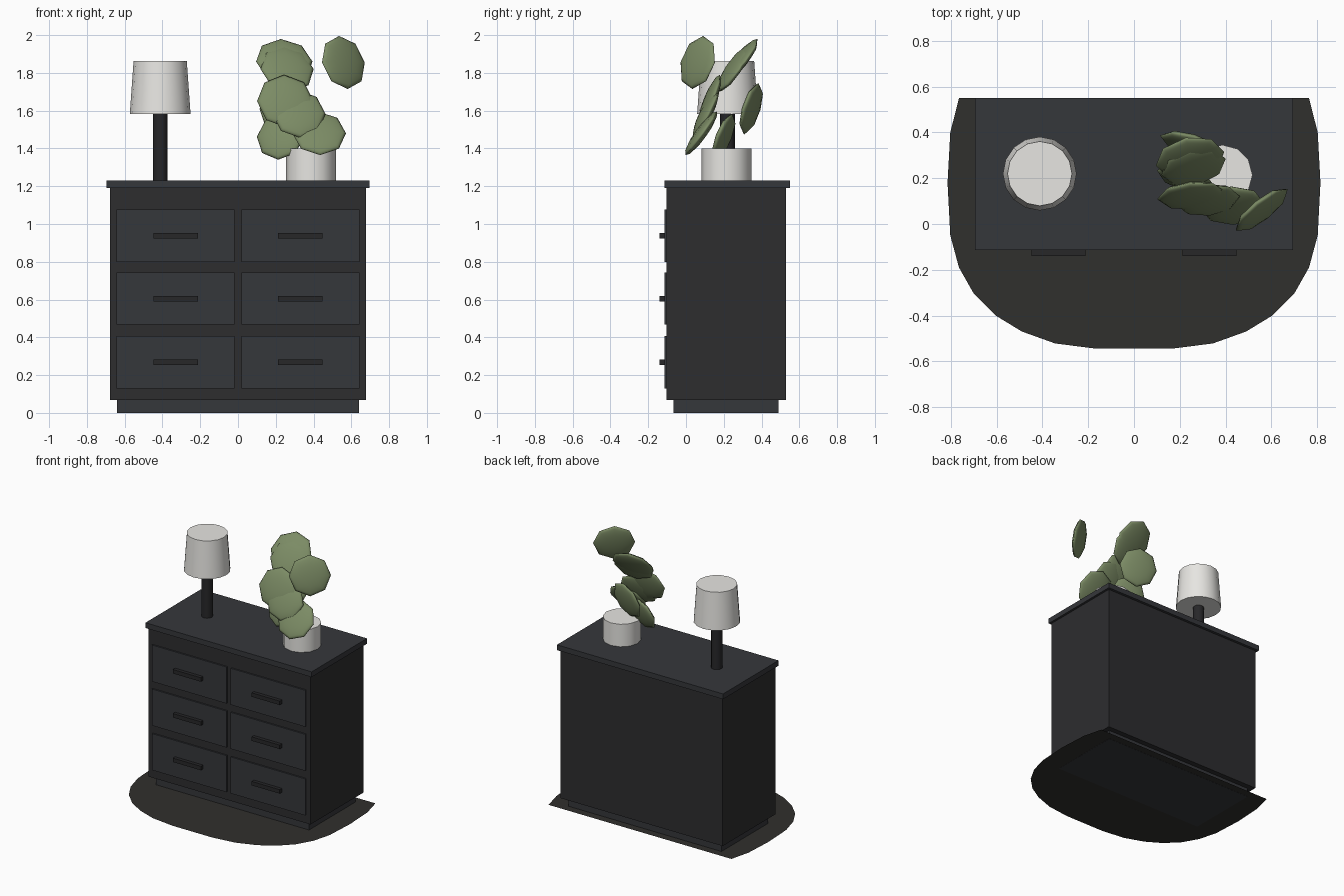
import bpy, math
from mathutils import Vector

if "Cube" in bpy.data.objects:
    bpy.data.objects.remove(bpy.data.objects["Cube"])


def mat(name, r, g, b):
    m = bpy.data.materials.new(name)
    m.diffuse_color = (r, g, b, 1)
    m.use_nodes = True
    m.node_tree.nodes["Principled BSDF"].inputs["Base Color"].default_value = m.diffuse_color
    return m


BODY = mat("charcoal", 0.026, 0.026, 0.028)
PANEL = mat("slate", 0.036, 0.038, 0.043)
DARK = mat("near_black", 0.02, 0.02, 0.022)
WHITE = mat("off_white", 0.8, 0.79, 0.76)
GREEN = mat("leaf_green", 0.2, 0.26, 0.13)
RUG = mat("rug_brown", 0.03, 0.029, 0.026)


def finish(name, m):
    o = bpy.context.object
    o.name = name
    o.data.materials.append(m)
    return o


def box(name, x, y, z, m):
    """Box from (min, max) ranges."""
    bpy.ops.mesh.primitive_cube_add(size=1, location=[sum(r) / 2 for r in (x, y, z)])
    bpy.context.object.scale = [r[1] - r[0] for r in (x, y, z)]
    return finish(name, m)


def cone(name, x, y, z, r1, r2, sides, m):
    """Vertical closed tapered cylinder over the z range."""
    bpy.ops.mesh.primitive_cone_add(vertices=sides, radius1=r1, radius2=r2,
                                    depth=z[1] - z[0], location=(x, y, sum(z) / 2))
    bpy.ops.object.shade_smooth_by_angle(angle=math.radians(40))
    return finish(name, m)


# Dresser carcass
box("plinth", (-0.64, 0.64), (-0.065, 0.49), (0, 0.07), PANEL)
box("body", (-0.678, 0.678), (-0.102, 0.53), (0.067, 1.19), BODY)
box("top_board", (-0.695, 0.695), (-0.113, 0.55), (1.19, 1.23), PANEL)

# Six drawers with bar handles
for row, z in enumerate((0.268, 0.605, 0.938)):
    for side, x in (("left", -0.33), ("right", 0.33)):
        box(f"drawer_{side}_{row}", (x - 0.312, x + 0.312), (-0.113, -0.09), (z - 0.138, z + 0.138), PANEL)
        box(f"handle_{side}_{row}", (x - 0.117, x + 0.117), (-0.14, -0.11), (z - 0.023 + 0.008, z + 0.015), DARK)

# Rounded rug, cut straight at the back; half outline mirrored
half = [(0.765, 0.55), (0.803, 0.4), (0.815, 0.18), (0.803, -0.05), (0.765, -0.19), (0.70, -0.305),
        (0.605, -0.40), (0.49, -0.47), (0.345, -0.522), (0.165, -0.545)]
outline = [(-x, y, 0.001) for x, y in half] + [(x, y, 0.001) for x, y in reversed(half)]
mesh = bpy.data.meshes.new("rug")
mesh.from_pydata(outline, [], [list(range(len(outline)))])
mesh.materials.append(RUG)
bpy.context.collection.objects.link(bpy.data.objects.new("rug", mesh))

# Lamp
cone("lamp_stem", -0.412, 0.22, (1.23, 1.60), 0.039, 0.039, 12, DARK)
cone("lamp_shade", -0.412, 0.22, (1.582, 1.862), 0.161, 0.141, 16, WHITE)

# Plant pot
cone("plant_pot", 0.386, 0.214, (1.23, 1.40), 0.132, 0.132, 12, WHITE)

# Leaves: flattened low-poly spheres given as centre, facing direction, radius
leaves = [
    ((0.558, 0.062, 1.855), (0.60, -0.75, 0.25), 0.145),
    ((0.245, 0.285, 1.86), (0.15, -0.77, 0.62), 0.152),
    ((0.26, 0.25, 1.82), (0.20, -0.80, 0.55), 0.145),
    ((0.25, 0.125, 1.65), (0.10, -0.92, 0.36), 0.15),
    ((0.25, 0.345, 1.61), (-0.28, -0.92, 0.28), 0.142),
    ((0.322, 0.105, 1.583), (0.10, -0.88, 0.45), 0.142),
    ((0.225, 0.20, 1.462), (-0.25, -0.90, 0.35), 0.13),
    ((0.43, 0.08, 1.48), (0.05, -0.80, 0.58), 0.142),
]
for i, (loc, normal, r) in enumerate(leaves):
    bpy.ops.mesh.primitive_uv_sphere_add(segments=8, ring_count=6, radius=1, location=loc)
    o = finish(f"leaf_{i}", GREEN)
    o.scale = (r, r, 0.03)
    o.rotation_euler = Vector(normal).to_track_quat('Z', 'Y').to_euler()
    bpy.ops.object.shade_smooth_by_angle(angle=math.radians(60))
